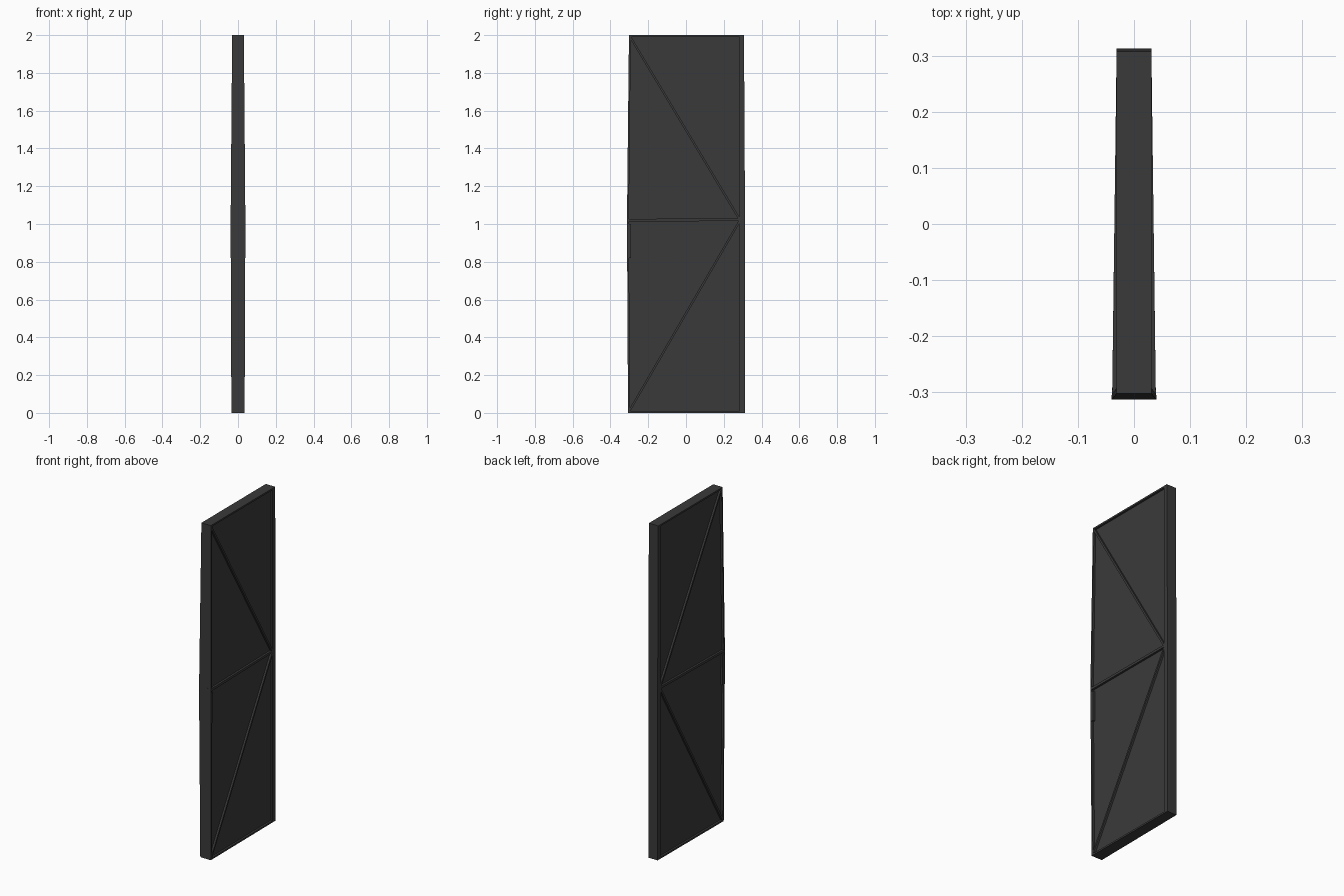
import bpy, bmesh
from mathutils import Vector

cube = bpy.data.objects.get("Cube")
if cube:
    bpy.data.objects.remove(cube, do_unlink=True)

# Single dark paint
paint = bpy.data.materials.new("dark grey metal")
paint.use_nodes = True
colour = (0.042, 0.042, 0.042, 1)
paint.diffuse_color = colour
paint.node_tree.nodes["Principled BSDF"].inputs["Base Color"].default_value = colour

MID, TOP = 1.02, 2.0
INNER = 0.283      # inner edge of the hinge stile
RECESS = 0.012     # panel depth behind the frame


def lerp(z, bottom, middle, top):
    if z < MID:
        return bottom + (middle - bottom) * z / MID
    return middle + (top - middle) * (z - MID) / (TOP - MID)


def front(z):
    return lerp(z, -0.307, -0.3125, -0.302)


def back(z):
    return 0.3125 if z < MID else lerp(z, 0.3125, 0.3125, 0.307)


def half_width(y, z):
    # The latch side is thicker, most of all at mid height
    t = (0.31 - y) / 0.62
    return 0.031 + t * (lerp(z, 0.035, 0.039, 0.031) - 0.031)


def prism(name, outline, inset=0.0):
    """Solid from a (y, z) outline, mirrored in x with the local thickness."""
    bm = bmesh.new()
    sides = []
    for s in (1, -1):
        sides.append([bm.verts.new((s * (half_width(y, z) - inset), y, z))
                      for y, z in outline])
    bm.faces.new(sides[0])
    bm.faces.new(sides[1][::-1])
    n = len(outline)
    for i in range(n):
        j = (i + 1) % n
        bm.faces.new((sides[0][i], sides[1][i], sides[1][j], sides[0][j]))
    bmesh.ops.recalc_face_normals(bm, faces=bm.faces)
    mesh = bpy.data.meshes.new(name)
    bm.to_mesh(mesh)
    bm.free()
    mesh.materials.append(paint)
    obj = bpy.data.objects.new(name, mesh)
    bpy.context.collection.objects.link(obj)
    return obj


def brace(name, a, b, width):
    a, b = Vector(a), Vector(b)
    d = (b - a).normalized()
    n = Vector((-d.y, d.x)) * width / 2
    prism(name, [tuple(p) for p in (a + n, b + n, b - n, a - n)], 0.0005)


# Upper and lower leaf: stiles, outer rail, recessed panels and diagonal
for label, end, sign in (("lower", 0.0, 1), ("upper", TOP, -1)):
    rail = end + sign * 0.01
    prism(label + "_latch_stile", [(front(end), end), (front(MID), MID),
                                   (front(MID) + 0.01, MID), (front(end) + 0.01, end)])
    prism(label + "_hinge_stile", [(INNER, end), (INNER, MID),
                                   (back(MID), MID), (back(end), end)])
    prism(label + "_outer_rail", [(front(end), end), (INNER, end),
                                  (INNER, rail), (front(rail), rail)])
    corner, apex = (front(end) + 0.004, end + sign * 0.004), (INNER, MID)
    prism(label + "_panel_hinge_side", [corner, (INNER, end + sign * 0.004), apex], RECESS)
    prism(label + "_panel_latch_side", [corner, apex, (front(MID) + 0.004, MID)], RECESS)
    brace(label + "_diagonal_brace", (front(end) + 0.008, end + sign * 0.012),
          (INNER, MID - sign * 0.006), 0.011)

# Middle rail, rising slightly towards the hinge side
prism("middle_rail", [(front(MID), 1.012), (INNER, 1.016),
                      (INNER, 1.03), (front(MID), 1.027)])

# Latch box wrapped over the front edge
prism("latch_box", [(-0.3125, 0.82), (-0.291, 0.82), (-0.291, 1.0), (-0.3125, 1.0)], -0.0008)
